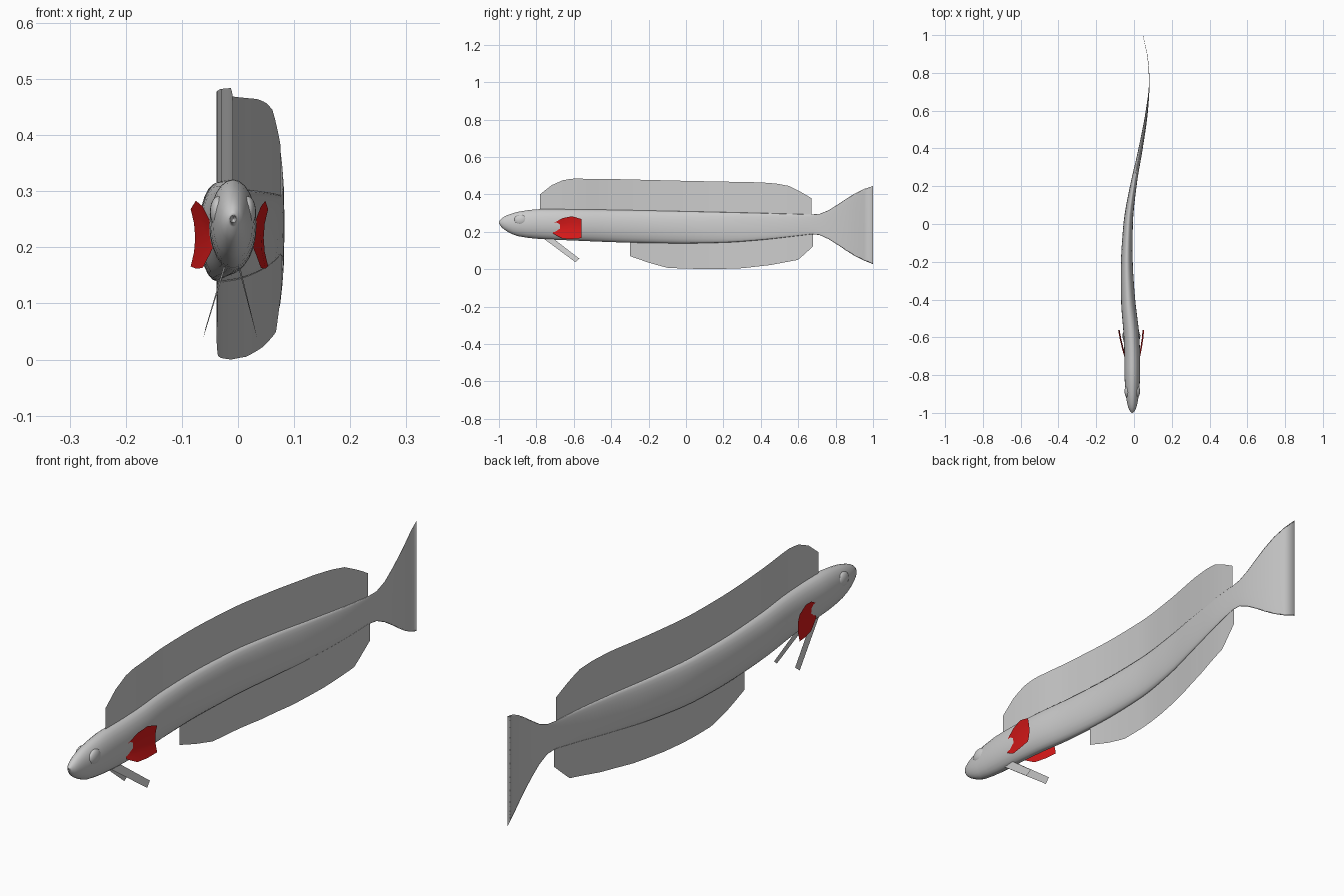
import bpy, math

if "Cube" in bpy.data.objects:
    bpy.data.objects.remove(bpy.data.objects["Cube"])

def curve(points, y):
    """Smooth (monotone Hermite) interpolation through (y, value) points."""
    if y <= points[0][0]:
        return points[0][1]
    if y >= points[-1][0]:
        return points[-1][1]
    def slope(i):
        if i == 0 or i == len(points) - 1:
            j = min(i, len(points) - 2)
            return (points[j+1][1] - points[j][1]) / (points[j+1][0] - points[j][0])
        a = (points[i][1] - points[i-1][1]) / (points[i][0] - points[i-1][0])
        b = (points[i+1][1] - points[i][1]) / (points[i+1][0] - points[i][0])
        return 2 * a * b / (a + b) if a * b > 0 else 0
    for i in range(len(points) - 1):
        (y0, v0), (y1, v1) = points[i], points[i+1]
        if y <= y1:
            h = y1 - y0
            t = (y - y0) / h
            return ((2*t**3 - 3*t**2 + 1) * v0 + (t**3 - 2*t**2 + t) * h * slope(i)
                    + (3*t**2 - 2*t**3) * v1 + (t**3 - t**2) * h * slope(i+1))

def linear(points, y):
    for (y0, v0), (y1, v1) in zip(points, points[1:]):
        if y <= y1:
            return v0 + (v1 - v0) * max(0, y - y0) / (y1 - y0)
    return points[-1][1]

def make(name, verts, faces, material=None):
    mesh = bpy.data.meshes.new(name)
    mesh.from_pydata(verts, [], faces)
    mesh.update()
    mesh.shade_smooth()
    ob = bpy.data.objects.new(name, mesh)
    bpy.context.collection.objects.link(ob)
    if material:
        mesh.materials.append(material)
    return ob

def grid_faces(cols, rows):
    return [(c*rows + r, (c+1)*rows + r, (c+1)*rows + r + 1, c*rows + r + 1)
            for c in range(cols - 1) for r in range(rows - 1)]

# swimming bend, silhouette and width along the fish
BEND = [(-1, -.009), (-.72, -.009), (-.6, -.013), (-.4, -.031), (-.2, -.038), (0, -.031),
        (.2, -.004), (.4, .035), (.6, .068), (.75, .081), (.86, .075), (1, .047)]
TOP = [(-1, .256), (-.985, .272), (-.95, .291), (-.88, .31), (-.78, .321), (-.6, .32), (0, .309),
       (.4, .3), (.62, .294), (.69, .292), (.74, .304), (.8, .339), (.9, .403), (.95, .428), (1, .444)]
BOTTOM = [(-1, .244), (-.985, .223), (-.95, .198), (-.9, .177), (-.8, .163), (-.6, .153), (-.3, .142),
          (0, .138), (.2, .142), (.4, .156), (.6, .178), (.69, .188), (.74, .172), (.8, .137),
          (.9, .072), (.95, .047), (1, .027)]
WIDTH = [(-1, .004), (-.985, .016), (-.95, .027), (-.88, .037), (-.78, .042), (-.55, .041), (-.3, .034),
         (0, .025), (.3, .014), (.6, .006), (.72, .002), (1, .0006)]

# body and tail fin: one loft of oval rings
SEG = 24
ys = sorted({-1, -.995, -.985, -.97, -.95, -.925} | {round(-.9 + .0475 * i, 4) for i in range(41)})
verts, faces = [], []
for y in ys:
    x, t, b, w = (curve(p, y) for p in (BEND, TOP, BOTTOM, WIDTH))
    for k in range(SEG):
        a = 2 * math.pi * k / SEG
        verts.append((x + w * math.cos(a), y, (t + b) / 2 + (t - b) / 2 * math.sin(a)))
for i in range(len(ys) - 1):
    for k in range(SEG):
        n = (k + 1) % SEG
        faces.append((i*SEG + k, i*SEG + n, (i+1)*SEG + n, (i+1)*SEG + k))
faces += [tuple(reversed(range(SEG))), tuple(range((len(ys) - 1) * SEG, len(ys) * SEG))]
make("body_and_tail", verts, [tuple(reversed(f)) if len(f) > 4 else f for f in faces])

# long fins: thin sheets following the bend
def long_fin(name, edge, base, sink):
    y0, y1, cols, rows = edge[0][0], edge[-1][0], 49, 6
    pts = []
    for c in range(cols):
        y = y0 + (y1 - y0) * c / (cols - 1)
        lo, hi = curve(base, y) + sink, linear(edge, y)
        pts += [(curve(BEND, y), y, lo + (hi - lo) * r / (rows - 1)) for r in range(rows)]
    make(name, pts, grid_faces(cols, rows))

long_fin("dorsal_fin", [(-.78, .40), (-.72, .448), (-.66, .475), (-.61, .484), (-.4, .482), (0, .472),
                        (.4, .464), (.48, .458), (.55, .445), (.62, .41), (.67, .38)], TOP, -.008)
long_fin("anal_fin", [(-.3, .07), (-.2, .035), (-.1, .007), (0, .003), (.15, 0), (.3, .005),
                      (.45, .022), (.6, .05), (.65, .095), (.68, .122)], BOTTOM, .008)

# paired parts: eyes, pectoral fins, pelvic fins
red = bpy.data.materials.new("red_fin")
red.diffuse_color = (.7, .01, .01, 1)
red.use_nodes = True
red.node_tree.nodes["Principled BSDF"].inputs["Base Color"].default_value = red.diffuse_color
PECTORAL = [(-.71, .19, .245, .038), (-.66, .163, .273, .05), (-.61, .162, .283, .06), (-.56, .166, .268, .067)]
for side, s in (("right", 1), ("left", -1)):
    bpy.ops.mesh.primitive_uv_sphere_add(segments=20, ring_count=12, radius=1,
                                         location=(-.009 + s * .026, -.885, .263))
    eye = bpy.context.object
    eye.name = side + "_eye"
    eye.scale = (.015, .034, .028)
    bpy.ops.object.shade_smooth()

    pts = []
    for y, lo, hi, out in PECTORAL:
        for r in range(5):
            u = r / 4
            cup = .008 * (2*u - 1)**2 - .006
            pts.append((-.009 - .06 * max(0, y + .71) * .7 + s * (out + cup), y, lo + (hi - lo) * u))
    make(side + "_pectoral_fin", pts, grid_faces(4, 5), red)

    make(side + "_pelvic_fin",
         [(-.011 + s * .010, -.77, .17), (-.011 + s * .014, -.715, .168),
          (-.014 + s * .044, -.57, .056), (-.014 + s * .048, -.592, .038)], [(0, 1, 2, 3)])
